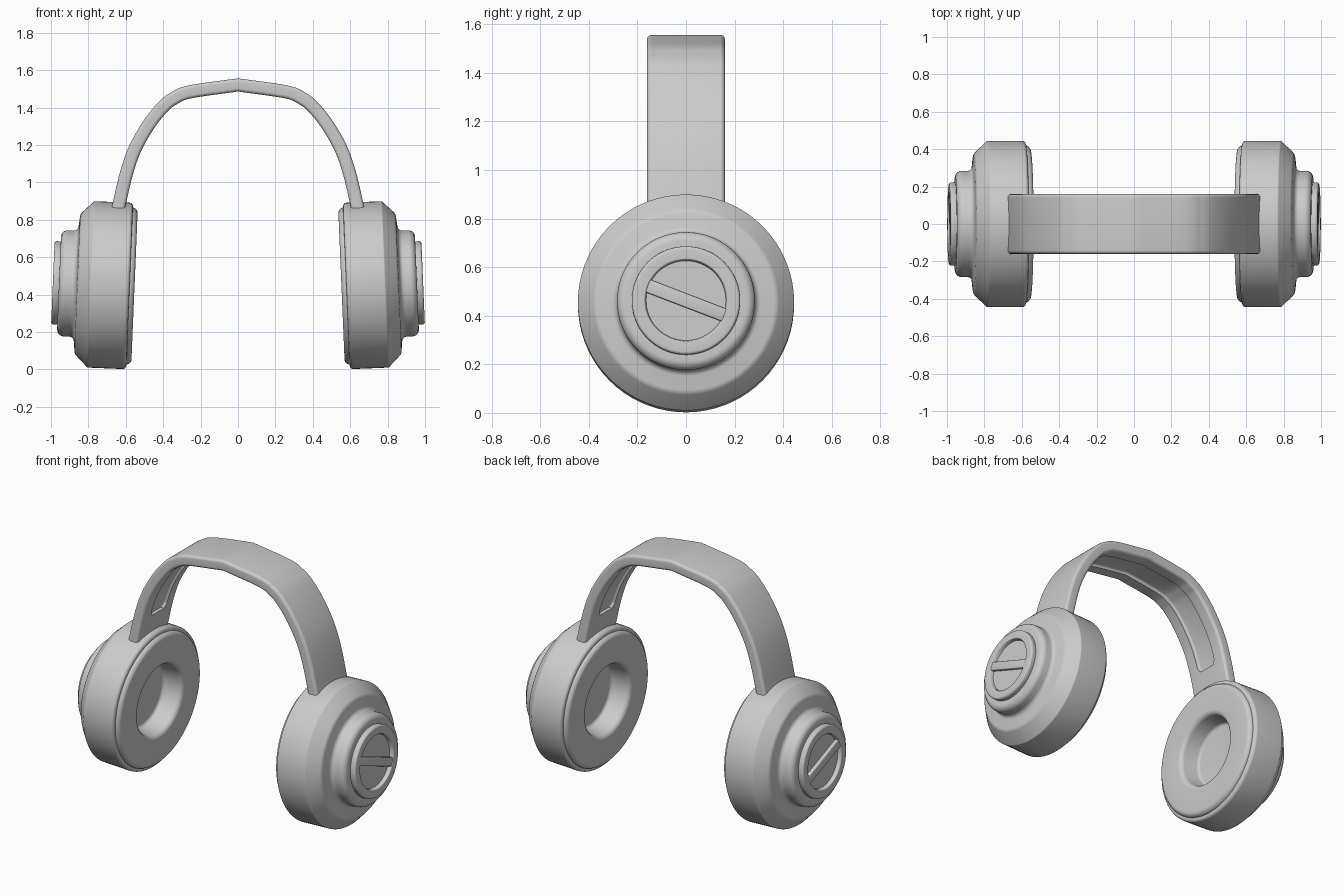
import bpy, bmesh, math
from mathutils import Vector, Matrix

if "Cube" in bpy.data.objects:
    bpy.data.objects.remove(bpy.data.objects["Cube"])

SEG = 72
TILT = math.radians(2.4)
PIVOT = Vector((0.70, 0, 0.451))


def fillet(pts, closed=False, n=5):
    """Round the corners of a 2D outline given as (a, b, radius)."""
    out = []
    for i, (a, b, rad) in enumerate(pts):
        p = Vector((a, b))
        if rad == 0 or (not closed and i in (0, len(pts) - 1)):
            out.append(p)
            continue
        d0 = (Vector(pts[i - 1][:2]) - p).normalized()
        d1 = (Vector(pts[(i + 1) % len(pts)][:2]) - p).normalized()
        half = d0.angle(d1) / 2
        t = rad / math.tan(half)
        centre = p + (d0 + d1).normalized() * rad / math.sin(half)
        s, e = p + d0 * t - centre, p + d1 * t - centre
        for k in range(n + 1):
            v = s.lerp(e, k / n)
            out.append(centre + v.normalized() * rad)
    return out


def finish(bm, name, angle=30):
    bmesh.ops.recalc_face_normals(bm, faces=bm.faces)
    me = bpy.data.meshes.new(name)
    bm.to_mesh(me)
    bm.free()
    ob = bpy.data.objects.new(name, me)
    bpy.context.collection.objects.link(ob)
    smooth(ob, angle)
    return ob


def smooth(ob, angle=30):
    bpy.ops.object.select_all(action='DESELECT')
    ob.select_set(True)
    bpy.context.view_layer.objects.active = ob
    bpy.ops.object.shade_smooth_by_angle(angle=math.radians(angle))


def place(bm, side):
    """Tilt a part about its cup centre and put it on the chosen side."""
    m = Matrix.Translation(PIVOT) @ Matrix.Rotation(-TILT, 4, 'Y') @ Matrix.Translation((-PIVOT.x, 0, 0))
    bm.transform(Matrix.Diagonal((side, 1, 1, 1)) @ m)


def lathe(name, profile, side):
    """Revolve a (distance along x, radius) profile around the x axis."""
    bm = bmesh.new()
    vs = [bm.verts.new((p.x, 0, p.y)) for p in fillet(profile)]
    es = [bm.edges.new(e) for e in zip(vs, vs[1:])]
    bmesh.ops.spin(bm, geom=vs + es, axis=(1, 0, 0), cent=(0, 0, 0), angle=2 * math.pi,
                   steps=SEG, use_duplicate=False)
    bmesh.ops.remove_doubles(bm, verts=bm.verts, dist=1e-5)
    place(bm, side)
    return finish(bm, name)


def sweep(name, path, section, widths):
    """Sweep a closed (y, normal offset) section along a path in the xz plane."""
    bm = bmesh.new()
    rings = []
    for i, p in enumerate(path):
        t = (path[min(i + 1, len(path) - 1)] - path[max(i - 1, 0)]).normalized()
        nrm = Vector((-t.y, t.x))
        rings.append([bm.verts.new((p.x + nrm.x * s.y, s.x * widths[i], p.y + nrm.y * s.y))
                      for s in section])
    n = len(section)
    for a, b in zip(rings, rings[1:]):
        for j in range(n):
            bm.faces.new((a[j], a[(j + 1) % n], b[(j + 1) % n], b[j]))
    bm.faces.new(rings[0])
    bm.faces.new(rings[-1])
    return finish(bm, name)


# Ear cups: cushion, shell, cap and cross bar on both sides
CUSHION = [(0.68, 0, 0), (0.68, 0.205, 0.02), (0.553, 0.225, 0.03),
           (0.553, 0.42, 0.028), (0.64, 0.42, 0)]
SHELL = [(0.60, 0.36, 0), (0.578, 0.41, 0), (0.582, 0.445, 0.018), (0.787, 0.445, 0.01),
         (0.858, 0.375, 0.035), (0.868, 0.284, 0.025), (0.957, 0.284, 0.035),
         (0.957, 0.20, 0), (0.94, 0, 0)]
CAP = [(0.93, 0, 0), (0.93, 0.21, 0), (0.955, 0.223, 0), (0.99, 0.223, 0.012),
       (0.99, 0.169, 0.006), (0.966, 0.164, 0), (0.966, 0, 0)]

for side, tag in ((1, "right"), (-1, "left")):
    lathe("ear_cushion_" + tag, CUSHION, side)
    lathe("ear_shell_" + tag, SHELL, side)
    lathe("ear_cap_" + tag, CAP, side)
    bm = bmesh.new()
    bmesh.ops.create_cube(bm, size=1, matrix=Matrix.Rotation(math.radians(-21), 4, 'X')
                          @ Matrix.Translation((0.972, 0, 0)) @ Matrix.Diagonal((0.03, 0.345, 0.055, 1)))
    bmesh.ops.bevel(bm, geom=bm.edges[:], offset=0.006, segments=3, profile=0.5, affect='EDGES')
    place(bm, side)
    finish(bm, "cap_bar_" + tag)

# Headband centreline: half curve, mirrored so it keeps the crease at the crown
KEYS = [Vector(k) for k in ((0.645, 0.83), (0.636, 0.88), (0.596, 1.05), (0.548, 1.185),
                            (0.475, 1.312), (0.40, 1.405), (0.343, 1.449), (0.257, 1.484), (0, 1.521))]
half = []
ext = [2 * KEYS[0] - KEYS[1]] + KEYS + [2 * KEYS[-1] - KEYS[-2]]
for a, b, c, d in zip(ext, ext[1:], ext[2:], ext[3:]):
    for k in range(6):
        t = k / 6
        half.append(0.5 * (2 * b + (c - a) * t + (2 * a - 5 * b + 4 * c - d) * t * t
                           + (3 * b - a - 3 * c + d) * t ** 3))


def mirrored(pts):
    return pts + [KEYS[-1]] + [Vector((-p.x, p.y)) for p in reversed(pts)]


path = mirrored(half)
section = fillet([(-0.16, -0.035, 0.018), (0.16, -0.035, 0.018),
                  (0.16, 0.035, 0.018), (-0.16, 0.035, 0.018)], True)
band = sweep("headband", path, section, [1] * len(path))

# Long shallow groove cut into the outside of the headband
gpath = mirrored([p for p in half if p.y > 1.0])
groove = fillet([(-0.075, 0.017, 0.012), (0.075, 0.017, 0.012), (0.083, 0.07, 0), (-0.083, 0.07, 0)], True)
cutter = sweep("groove_cutter", gpath, groove, [0.75] + [1] * (len(gpath) - 2) + [0.75])
cutter.hide_render = True
mod = band.modifiers.new("groove", 'BOOLEAN')
mod.operation = 'DIFFERENCE'
mod.solver = 'EXACT'
mod.object = cutter
bpy.context.view_layer.update()
band.data = bpy.data.meshes.new_from_object(band.evaluated_get(bpy.context.evaluated_depsgraph_get()))
band.modifiers.clear()
bpy.data.objects.remove(cutter)
smooth(band)
